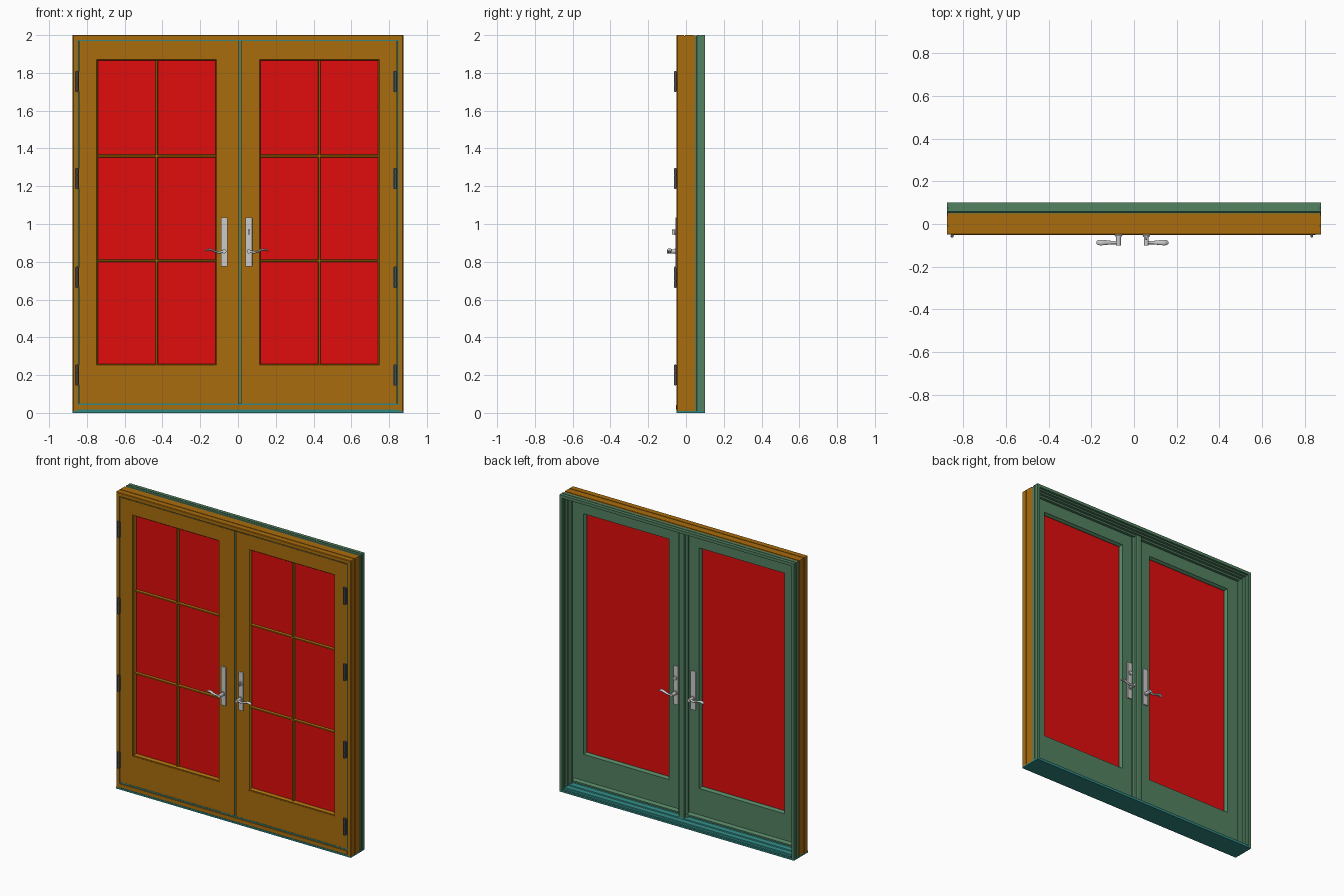
import bpy, bmesh, math
from mathutils import Vector

if "Cube" in bpy.data.objects:
    bpy.data.objects.remove(bpy.data.objects["Cube"])


def material(name, r, g, b):
    m = bpy.data.materials.new(name)
    m.diffuse_color = (r, g, b, 1)
    m.use_nodes = True
    m.node_tree.nodes["Principled BSDF"].inputs["Base Color"].default_value = m.diffuse_color
    return m


WOOD = material("wood", 0.40, 0.150, 0.004)
GREEN = material("green_cladding", 0.085, 0.22, 0.12)
TEAL = material("teal_sill", 0.03, 0.24, 0.22)
GLASS = material("red_glass", 0.75, 0.004, 0.004)
DARK = material("dark_hinge", 0.09, 0.09, 0.09)


def finish(name, bm, mat=None, smooth=False):
    bmesh.ops.recalc_face_normals(bm, faces=bm.faces)
    me = bpy.data.meshes.new(name)
    bm.to_mesh(me)
    bm.free()
    ob = bpy.data.objects.new(name, me)
    bpy.context.collection.objects.link(ob)
    if mat:
        me.materials.append(mat)
    if smooth:
        bpy.ops.object.select_all(action='DESELECT')
        ob.select_set(True)
        bpy.context.view_layer.objects.active = ob
        bpy.ops.object.shade_smooth_by_angle(angle=math.radians(40))
    return ob


def loft(name, rings, mat=None, closed=False, smooth=False):
    """Skin a list of equal rings of points; cap the ends unless closed."""
    bm = bmesh.new()
    vs = [[bm.verts.new(p) for p in r] for r in rings]
    n, k = len(vs), len(vs[0])
    for i in range(n if closed else n - 1):
        a, b = vs[i], vs[(i + 1) % n]
        for j in range(k):
            bm.faces.new((a[j], a[(j + 1) % k], b[(j + 1) % k], b[j]))
    if not closed:
        bm.faces.new(vs[0])
        bm.faces.new(vs[-1])
    return finish(name, bm, mat, smooth)


def box(name, x0, x1, y0, y1, z0, z1, mat=None, bevel=0):
    rings = [[(x0, y, z), (x1, y, z), (x1, y, w), (x0, y, w)]
             for y, z, w in ((y0, z0, z1), (y1, z0, z1))]
    ob = loft(name, rings, mat)
    if bevel:
        m = ob.modifiers.new("bevel", 'BEVEL')
        m.width, m.segments = bevel, 2
    return ob


def rod(name, a, b, r, mat=None, sides=16):
    """Round bar between two points."""
    a, b = Vector(a), Vector(b)
    q = (b - a).to_track_quat('Z', 'Y')
    ring = [q @ Vector((r * math.cos(t), r * math.sin(t), 0))
            for t in (2 * math.pi * i / sides for i in range(sides))]
    return loft(name, [[a + p for p in ring], [b + p for p in ring]], mat, smooth=True)


def surround(name, profile, mat):
    """Mitred jambs and head: profile is (inset, y)."""
    W, B, T = 0.875, 0.01, 2.0
    path = [(-W, B, 1, 0), (-W, T, 1, -1), (W, T, -1, -1), (W, B, -1, 0)]
    return loft(name, [[(x + dx * u, y, z + dz * u) for u, y in profile]
                       for x, z, dx, dz in path], mat)


def ring_frame(name, x0, x1, z0, z1, profile, mat):
    """Mitred closed rectangle: profile is (inset, y)."""
    path = [(x0, z0, 1, 1), (x0, z1, 1, -1), (x1, z1, -1, -1), (x1, z0, -1, 1)]
    return loft(name, [[(x + dx * u, y, z + dz * u) for u, y in profile]
                       for x, z, dx, dz in path], mat, closed=True)


# Outer frame: wood inside, stepped cladding outside, weather strip in the gap
surround("wood_frame", [(0.003, -0.05), (0.025, -0.05), (0.025, 0.022), (0.03, 0.022),
                        (0.03, 0.048), (0.003, 0.048), (0.003, 0.04), (0.0, 0.04),
                        (0.0, -0.006), (0.005, -0.006), (0.005, -0.011), (0.0, -0.011),
                        (0.0, -0.046)], WOOD)
surround("cladding_frame", [(0.003, 0.048), (0.03, 0.048), (0.03, 0.022), (0.046, 0.022),
                            (0.046, 0.04), (0.036, 0.045), (0.036, 0.062), (0.028, 0.066),
                            (0.028, 0.082), (0.02, 0.086), (0.02, 0.10), (0.0, 0.10),
                            (0.0, 0.077), (0.004, 0.077), (0.004, 0.073), (0.0, 0.073),
                            (0.0, 0.058), (0.003, 0.055)], GREEN)
surround("weather_strip", [(0.025, -0.043), (0.031, -0.043), (0.031, 0.02), (0.025, 0.02)], TEAL)

# Sill: flat base plus sloping threshold with a wood nose
box("sill_base", -0.875, 0.875, -0.049, 0.10, 0, 0.011, TEAL)
sill = [(-0.046, 0.011), (0.097, 0.011), (0.097, 0.02), (0.085, 0.022), (0.082, 0.027),
        (0.055, 0.031), (0.052, 0.037), (0.025, 0.042), (0.02, 0.05), (-0.046, 0.05)]
loft("sill_slope", [[(x, y, z) for y, z in sill] for x in (-0.849, 0.849)], TEAL)
box("sill_nose", -0.85, 0.85, -0.052, -0.046, 0.017, 0.041, WOOD)

# Door leaves
Z0, Z1, GZ0, GZ1 = 0.05, 1.968, 0.26, 1.865
WY0, WY1, CY1 = -0.045, 0.0, 0.02


def leaf(side, x0, x1, g0, g1):
    for tag, y0, y1, mat in (("wood", WY0, WY1, WOOD), ("clad", WY1, CY1, GREEN)):
        p = f"{side}_{tag}_"
        e = 0.012 if tag == "wood" else 0.008
        box(p + "stile_a", x0, g0 - e, y0, y1, Z0, Z1, mat)
        box(p + "stile_b", g1 + e, x1, y0, y1, Z0, Z1, mat)
        r0, r1 = (y0 + 0.001, y1) if tag == "wood" else (y0, y1 - 0.001)
        box(p + "bottom_rail", g0 - e, g1 + e, r0, r1, Z0, GZ0 - e, mat)
        box(p + "top_rail", g0 - e, g1 + e, r0, r1, GZ1 + e, Z1, mat)
    # glass and its sloped beads
    box(side + "_glass", g0 - 0.005, g1 + 0.005, -0.02, -0.005, GZ0 - 0.005, GZ1 + 0.005, GLASS)
    ring_frame(side + "_inner_bead", g0 - 0.012, g1 + 0.012, GZ0 - 0.012, GZ1 + 0.012,
               [(0, -0.041), (0.006, -0.041), (0.012, -0.032), (0.012, -0.02), (0, -0.02)], WOOD)
    ring_frame(side + "_outer_bead", g0 - 0.008, g1 + 0.008, GZ0 - 0.008, GZ1 + 0.008,
               [(0, 0.016), (0.008, 0.004), (0.008, -0.005), (0, -0.005)], GREEN)
    # glazing bars on the front only
    bar = [(-0.007, -0.02), (-0.004, -0.034), (0.004, -0.034), (0.007, -0.02)]
    xm = (g0 + g1) / 2
    loft(side + "_bar_upright", [[(xm + w, y, z) for w, y in bar] for z in (GZ0, GZ1)], WOOD)
    for i, zc in enumerate((0.805, 1.36)):
        loft(f"{side}_bar_cross_{i}", [[(x, y, zc + w) for w, y in bar] for x in (g0, g1)], WOOD)
    # drip strip at the foot of the outside
    drip = [(CY1, 0.052), (CY1 + 0.014, 0.052), (CY1 + 0.014, 0.062), (CY1, 0.075)]
    loft(side + "_drip_strip", [[(x, y, z) for y, z in drip] for x in (x0 + 0.02, x1 - 0.02)], GREEN)


leaf("left", -0.843, 0.004, -0.742, -0.12)
leaf("right", 0.015, 0.843, 0.12, 0.742)

# Meeting post: strip in the gap and stepped cover outside
box("meeting_strip", 0.004, 0.015, -0.036, 0.02, Z0, Z1, GREEN)
post = [(-0.036, 0.02), (-0.036, 0.03), (-0.02, 0.034), (-0.02, 0.048), (-0.014, 0.052),
        (0.014, 0.052), (0.02, 0.048), (0.02, 0.034), (0.036, 0.03), (0.036, 0.02)]
loft("meeting_post", [[(x, y, z) for x, y in post] for z in (0.035, 1.965)], GREEN)

# Hinges
for side, x, s in (("left", -0.852, 1), ("right", 0.832, -1)):
    for i, z in enumerate((0.2, 0.718, 1.24, 1.755)):
        n = f"{side}_hinge_{i}"
        if side == "right":
            box(n + "_leaf", x - 0.012, x + 0.012, -0.051, -0.043, z - 0.055, z + 0.055, DARK)
        else:
            box(n + "_leaf", x - 0.004, x + 0.009, -0.053, -0.043, z - 0.05, z + 0.05, DARK)
        for k in range(3):
            c = z + (k - 1) * 0.036
            rod(f"{n}_knuckle_{k}", (x, -0.057, c - 0.017), (x, -0.057, c + 0.017), 0.007, DARK, 12)
        rod(n + "_pin", (x, -0.057, z - 0.056), (x, -0.057, z + 0.056), 0.004, DARK, 10)


# Handles: plate, spindle and a waved lever pointing away from the post
def handle(name, x, d, y0, s, reach):
    def Y(o):
        return y0 + s * o
    box(name + "_plate", x - 0.018, x + 0.018, min(Y(0), Y(0.01)), max(Y(0), Y(0.01)),
        0.775, 1.035, bevel=0.003)
    rod(name + "_rose", (x, Y(0.01), 0.855), (x, Y(0.016), 0.855), 0.015, sides=20)
    rod(name + "_spindle", (x, Y(0.01), 0.855), (x, Y(reach + 0.013), 0.855), 0.011)
    # stations: distance along, height, half depth, half thickness
    path = [(0, 0.855, 0.009, 0.009), (0.015, 0.852, 0.008, 0.007), (0.032, 0.850, 0.008, 0.006),
            (0.05, 0.855, 0.010, 0.006), (0.068, 0.863, 0.012, 0.006), (0.083, 0.865, 0.013, 0.005),
            (0.095, 0.861, 0.012, 0.005), (0.103, 0.856, 0.006, 0.003)]
    rings = [[(x + d * u, Y(reach) + a * math.cos(t), z + b * math.sin(t))
              for t in (2 * math.pi * i / 14 for i in range(14))] for u, z, a, b in path]
    loft(name + "_lever", rings, smooth=True)


for side, x, d in (("left", -0.0725, -1), ("right", 0.0575, 1)):
    handle(side + "_front_handle", x, d, WY0, -1, 0.042)
    handle(side + "_back_handle", x, d, CY1, 1, 0.042)

# Thumb turn in front and key cylinder behind, right leaf only
rod("thumb_turn_rose", (0.0575, -0.055, 0.957), (0.0575, -0.061, 0.957), 0.015, sides=20)
box("thumb_turn", 0.0535, 0.0615, -0.074, -0.06, 0.944, 0.970, bevel=0.002)
rod("key_cylinder", (0.0575, 0.03, 0.957), (0.0575, 0.04, 0.957), 0.013, sides=20)
